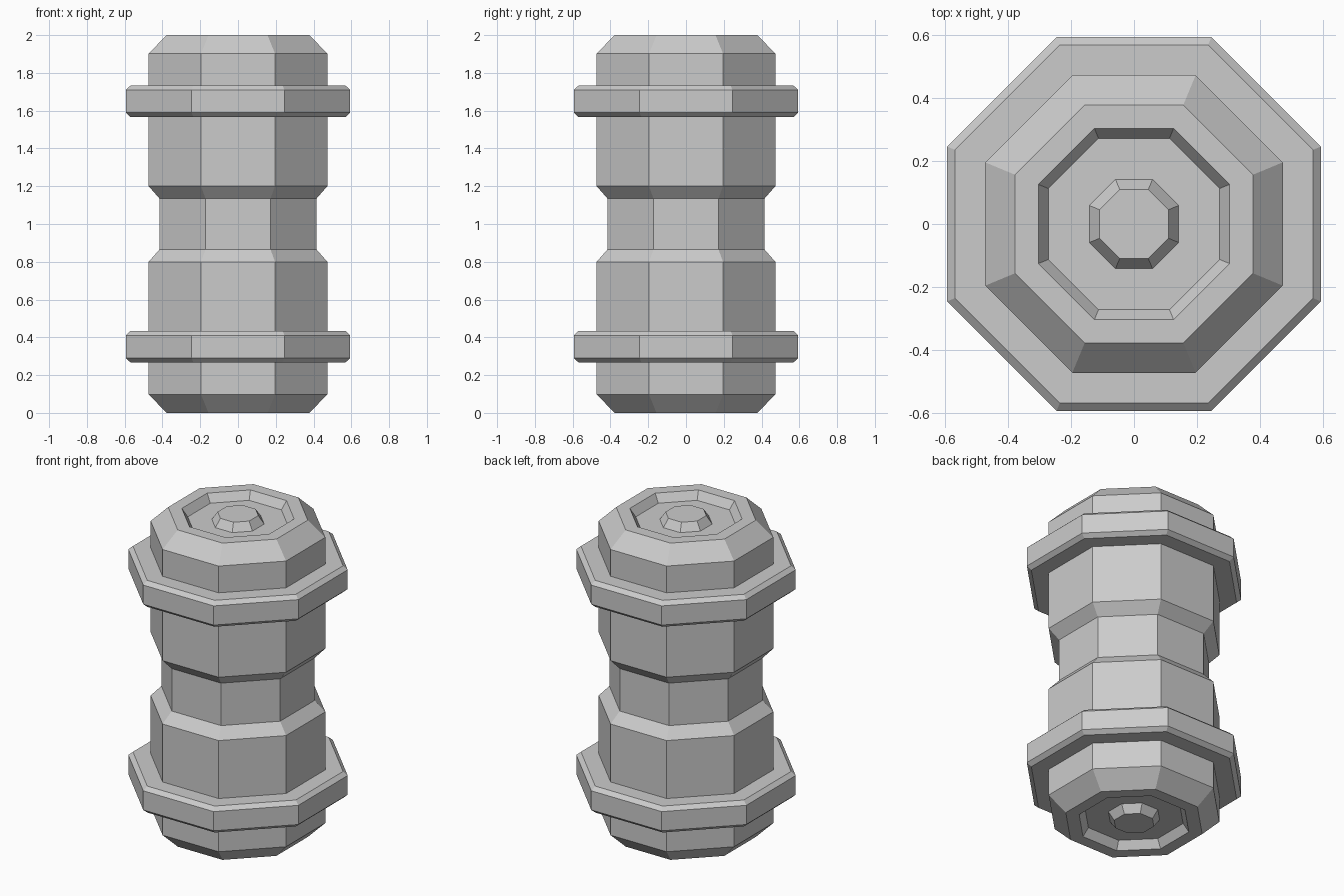
import bpy, bmesh, math

if "Cube" in bpy.data.objects:
    bpy.data.objects.remove(bpy.data.objects["Cube"])

SIDES = 8
MID = 1.0  # the model is symmetric about this height


def lathe(name, profile, closed=False):
    """Spin (apothem, z) points into a flat-faced octagonal solid."""
    bm = bmesh.new()
    rings = []
    for a, z in profile:
        r = a / math.cos(math.pi / SIDES)
        angles = [(i + 0.5) * 2 * math.pi / SIDES for i in range(SIDES)]
        rings.append([bm.verts.new((r * math.cos(t), r * math.sin(t), z)) for t in angles])
    pairs = list(zip(rings, rings[1:]))
    if closed:
        pairs.append((rings[-1], rings[0]))
    else:
        bm.faces.new(rings[0])
        bm.faces.new(rings[-1])
    for lo, hi in pairs:
        for i in range(SIDES):
            j = (i + 1) % SIDES
            bm.faces.new((lo[i], lo[j], hi[j], hi[i]))
    bmesh.ops.recalc_face_normals(bm, faces=bm.faces)
    mesh = bpy.data.meshes.new(name)
    bm.to_mesh(mesh)
    bm.free()
    obj = bpy.data.objects.new(name, mesh)
    bpy.context.collection.objects.link(obj)
    return obj


def flip(profile):
    return [(a, 2 * MID - z) for a, z in reversed(profile)]


# Canister body: centre boss, recessed groove, chamfered rim, narrowed waist
lower = [(0.11, 0.0), (0.142, 0.05), (0.272, 0.05), (0.304, 0.0), (0.378, 0.0),
         (0.473, 0.098), (0.473, 0.80), (0.415, 0.866)]
lathe("canister_body", lower + flip(lower))

# Chamfered collars around both ends
collar = [(0.46, 0.267), (0.569, 0.267), (0.594, 0.29), (0.594, 0.411),
          (0.569, 0.434), (0.46, 0.434)]
lathe("lower_collar", collar, closed=True)
lathe("upper_collar", flip(collar), closed=True)
